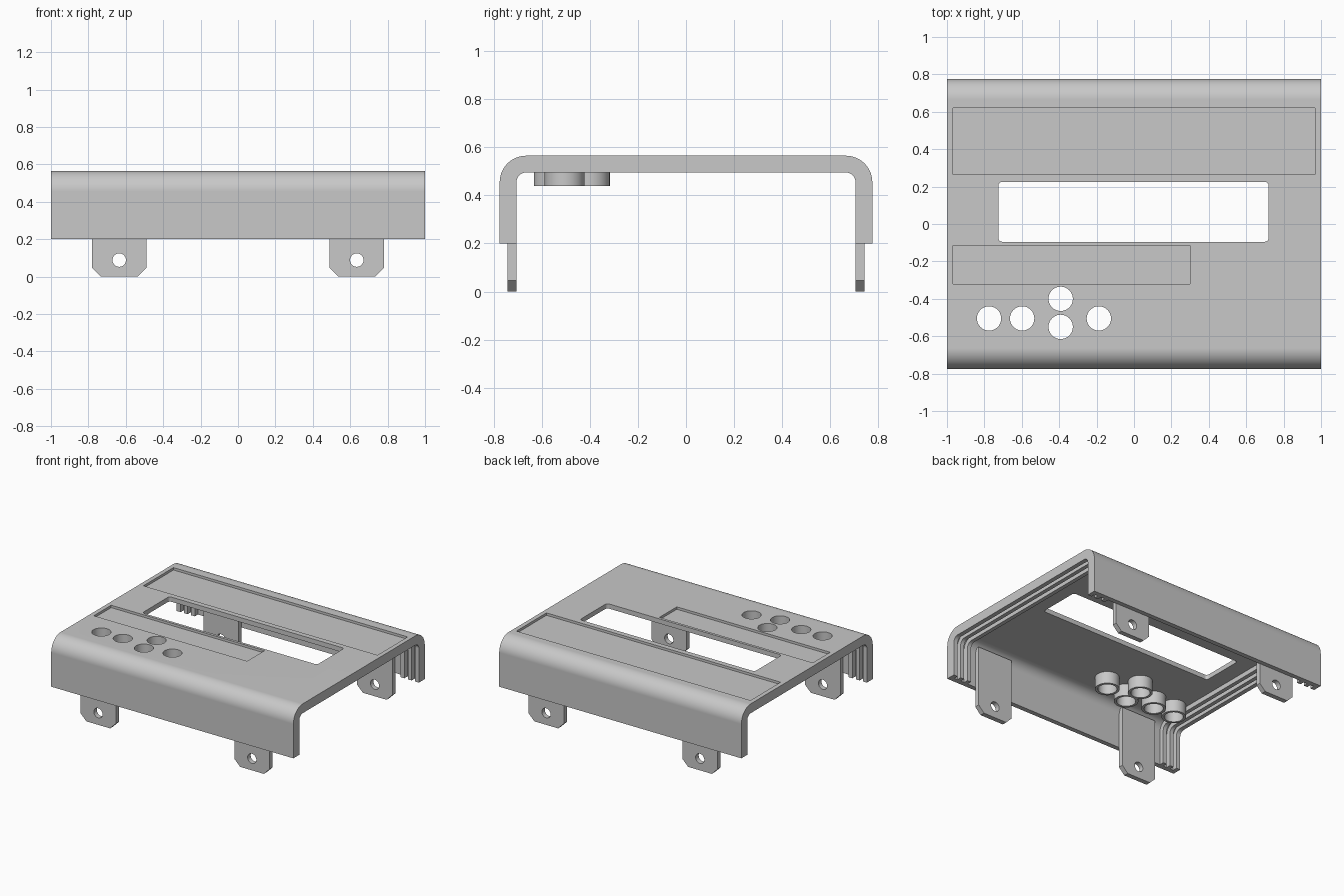
import bpy, bmesh, math

old = bpy.data.objects.get("Cube")
if old:
    bpy.data.objects.remove(old, do_unlink=True)

grey = bpy.data.materials.new("plain grey")
grey.use_nodes = True
colour = (0.58, 0.58, 0.58, 1)
grey.diffuse_color = colour
grey.node_tree.nodes["Principled BSDF"].inputs["Base Color"].default_value = colour


def rounded(a0, a1, b0, b1, r_low=0, r_high=0, steps=14):
    """Rectangle outline with separate radii for its lower and upper corners."""
    pts = []
    corners = [(a1, b1, r_high), (a0, b1, r_high), (a0, b0, r_low), (a1, b0, r_low)]
    for i, (a, b, r) in enumerate(corners):
        if not r:
            pts.append((a, b))
            continue
        ca = a - r if a == a1 else a + r
        cb = b - r if b == b1 else b + r
        for k in range(steps + 1):
            t = math.pi / 2 * (i + k / steps)
            pts.append((ca + r * math.cos(t), cb + r * math.sin(t)))
    return pts


def circle(a, b, r, n=40):
    return [(a + r * math.cos(math.tau * k / n), b + r * math.sin(math.tau * k / n))
            for k in range(n)]


def prism(name, outline, axis, lo, hi):
    """Extrude an outline along an axis from lo to hi."""
    place = {"X": lambda a, b, t: (t, a, b),
             "Y": lambda a, b, t: (a, t, b),
             "Z": lambda a, b, t: (a, b, t)}[axis]
    bm = bmesh.new()
    ends = [[bm.verts.new(place(a, b, t)) for a, b in outline] for t in (lo, hi)]
    n = len(outline)
    bm.faces.new(ends[0])
    bm.faces.new(ends[1])
    for i in range(n):
        j = (i + 1) % n
        bm.faces.new((ends[0][i], ends[0][j], ends[1][j], ends[1][i]))
    bmesh.ops.recalc_face_normals(bm, faces=bm.faces)
    mesh = bpy.data.meshes.new(name)
    bm.to_mesh(mesh)
    bm.free()
    mesh.materials.append(grey)
    obj = bpy.data.objects.new(name, mesh)
    bpy.context.collection.objects.link(obj)
    return obj


def activate(obj):
    bpy.ops.object.select_all(action="DESELECT")
    obj.select_set(True)
    bpy.context.view_layer.objects.active = obj


def cut(obj, cutter):
    """Subtract the cutter and remove it."""
    activate(obj)
    mod = obj.modifiers.new("cut", "BOOLEAN")
    mod.operation = "DIFFERENCE"
    mod.solver = "EXACT"
    mod.object = cutter
    bpy.ops.object.modifier_apply(modifier=mod.name)
    bpy.data.objects.remove(cutter, do_unlink=True)


def finish(obj):
    activate(obj)
    bpy.ops.object.shade_smooth_by_angle(angle=math.radians(30))
    mod = obj.modifiers.new("even_normals", "WEIGHTED_NORMAL")
    mod.keep_sharp = True


# Arched cover: thick at the end ribs, thinner between them
cover = prism("cover", rounded(-0.775, 0.775, 0.2, 0.565, 0, 0.11), "X", -1, 1)
cut(cover, prism("inside_cutter", rounded(-0.705, 0.705, 0.1, 0.495, 0, 0.04), "X", -1.1, 1.1))
thin = rounded(-0.74, 0.74, 0.1, 0.53, 0, 0.075)
spans = [(-0.85, 0.85)]
for lo, hi in ((0.88, 0.91), (0.94, 0.967)):
    spans += [(lo, hi), (-hi, -lo)]
for lo, hi in spans:
    cut(cover, prism("groove_cutter", thin, "X", lo, hi))

# Display window and two shallow label recesses
cut(cover, prism("window_cutter", rounded(-0.725, 0.72, -0.095, 0.225, 0.02, 0.02, 5), "Z", 0.4, 0.7))
cut(cover, prism("recess_cutter", rounded(-0.967, 0.967, 0.265, 0.62), "Z", 0.547, 0.7))
cut(cover, prism("recess_cutter", rounded(-0.967, 0.3, -0.32, -0.115), "Z", 0.547, 0.7))

# Button holes with guide collars underneath
buttons = [(-0.775, -0.505), (-0.598, -0.505), (-0.392, -0.4), (-0.392, -0.55), (-0.188, -0.505)]
for x, y in buttons:
    cut(cover, prism("hole_cutter", circle(x, y, 0.065), "Z", 0.4, 0.7))
    collar = prism("button_collar", circle(x, y, 0.083), "Z", 0.44, 0.532)
    cut(collar, prism("hole_cutter", circle(x, y, 0.065), "Z", 0.3, 0.7))
    finish(collar)
finish(cover)

# Four mounting tabs with chamfered feet and a screw hole
for sx, side in ((1, "left"), (-1, "right")):
    for sy, end in ((-1, "front"), (1, "back")):
        w, c, mid = 0.145, 0.047, sx * 0.635
        outline = [(mid - w, 0.5), (mid - w, c), (mid - w + c, 0),
                   (mid + w - c, 0), (mid + w, c), (mid + w, 0.5)]
        lo, hi = sorted((sy * 0.706, sy * 0.742))
        tab = prism(f"{end}_{side}_tab", outline, "Y", lo, hi)
        cut(tab, prism("screw_cutter", circle(mid, 0.088, 0.036, 28), "Y", lo - 0.1, hi + 0.1))
        finish(tab)
